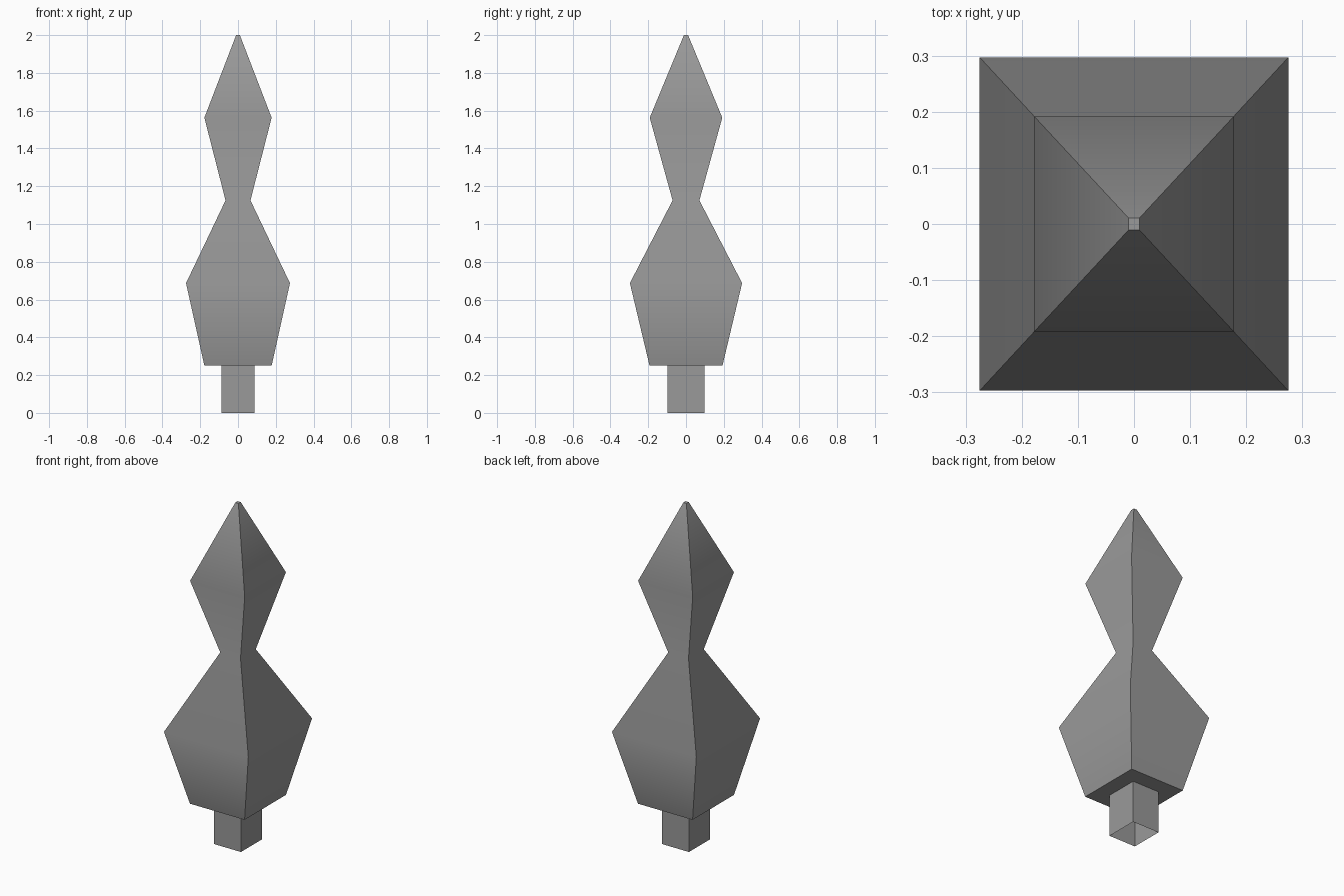
import bpy
import bmesh
import math

cube = bpy.data.objects.get("Cube")
if cube:
    bpy.data.objects.remove(cube, do_unlink=True)

grey = bpy.data.materials.new("plain grey")
grey.use_nodes = True
colour = (0.32, 0.32, 0.32, 1)
grey.diffuse_color = colour
grey.node_tree.nodes["Principled BSDF"].inputs["Base Color"].default_value = colour


def square_loft(name, profile, capped):
    """Stack rectangular rings given as (half width, half depth, height)."""
    bm = bmesh.new()
    rings = [[bm.verts.new((sx * w, sy * d, z))
              for sx, sy in ((-1, -1), (1, -1), (1, 1), (-1, 1))]
             for w, d, z in profile]
    for low, high in zip(rings, rings[1:]):
        for i in range(4):
            j = (i + 1) % 4
            bm.faces.new((low[i], low[j], high[j], high[i]))
    if capped:
        bm.faces.new(rings[0][::-1])
        bm.faces.new(rings[-1])
    mesh = bpy.data.meshes.new(name)
    bm.to_mesh(mesh)
    bm.free()
    mesh.materials.append(grey)
    obj = bpy.data.objects.new(name, mesh)
    bpy.context.collection.objects.link(obj)
    # Soft shading up the profile, crisp vertical corners
    bpy.ops.object.select_all(action='DESELECT')
    obj.select_set(True)
    bpy.context.view_layer.objects.active = obj
    bpy.ops.object.shade_smooth_by_angle(angle=math.radians(55))
    return obj


# Trunk: open-bottomed square tube
square_loft("trunk", [(0.088, 0.098, 0), (0.088, 0.098, 0.25)], False)

# Foliage: two stacked bulges narrowing to a tiny blunt tip
square_loft("foliage", [
    (0.178, 0.193, 0.25),
    (0.275, 0.297, 0.687),
    (0.066, 0.071, 1.125),
    (0.178, 0.192, 1.563),
    (0.010, 0.011, 2.0),
], True)
